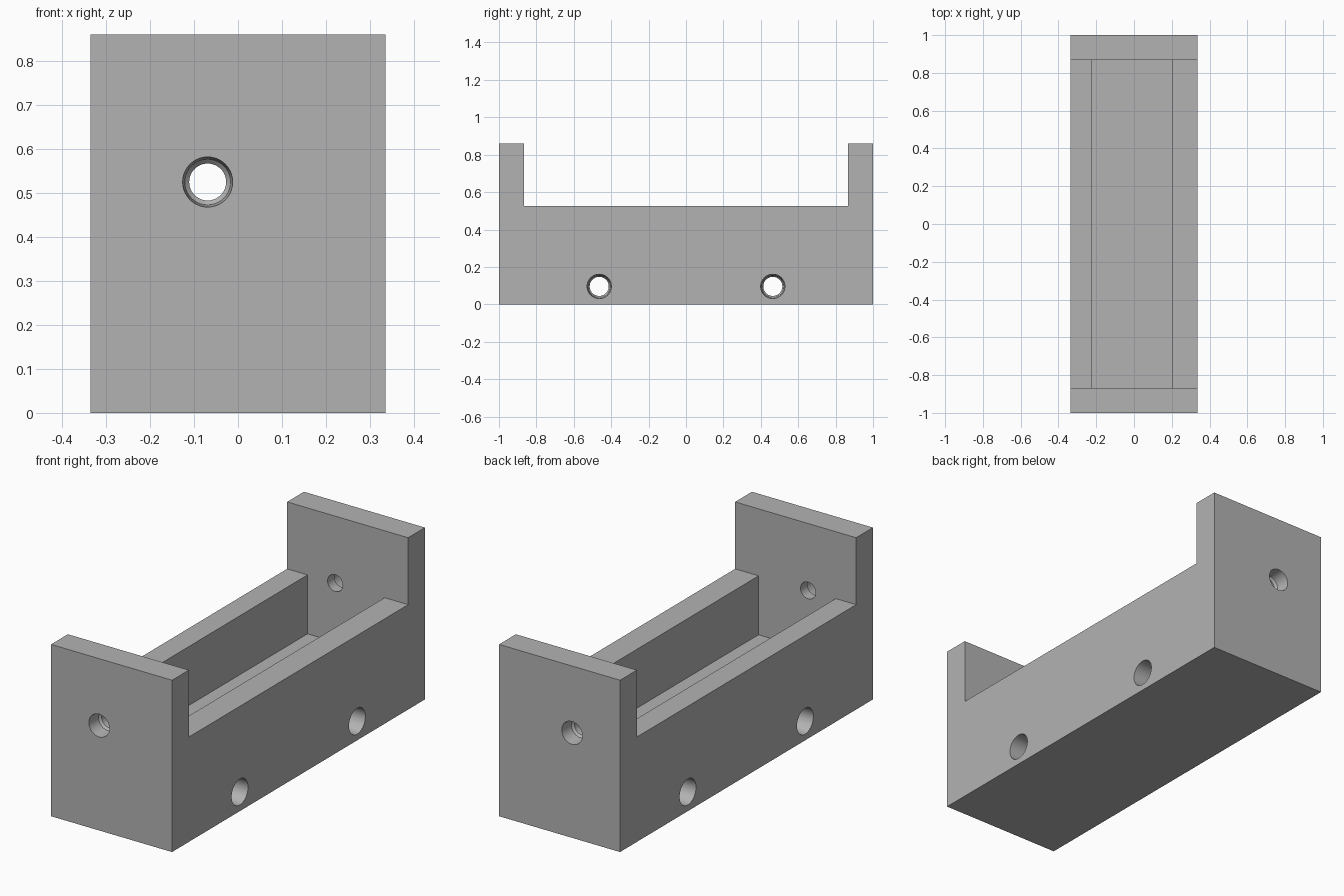
import bpy
import bmesh
import math
from mathutils import Matrix, Vector

old = bpy.data.objects.get("Cube")
if old:
    bpy.data.objects.remove(old, do_unlink=True)

HALF_W, HALF_L, HEIGHT = 0.335, 1.0, 0.86
RAIL_Z, FLOOR_Z, INNER_L = 0.525, 0.23, 0.867
CAV_MIN, CAV_MAX = -0.222, 0.205

grey = bpy.data.materials.new("plain grey")
grey.use_nodes = True
colour = (0.45, 0.45, 0.45, 1)
grey.diffuse_color = colour
grey.node_tree.nodes["Principled BSDF"].inputs["Base Color"].default_value = colour


def add_object(name, bm):
    bmesh.ops.recalc_face_normals(bm, faces=bm.faces)
    mesh = bpy.data.meshes.new(name)
    bm.to_mesh(mesh)
    bm.free()
    mesh.materials.append(grey)
    obj = bpy.data.objects.new(name, mesh)
    bpy.context.collection.objects.link(obj)
    return obj


def prism(name, outline, half_length):
    """Extrude an x-z outline along y."""
    bm = bmesh.new()
    face = bm.faces.new([bm.verts.new((x, -half_length, z)) for x, z in outline])
    new = bmesh.ops.extrude_face_region(bm, geom=[face])["geom"]
    verts = [v for v in new if isinstance(v, bmesh.types.BMVert)]
    bmesh.ops.translate(bm, verts=verts, vec=(0, 2 * half_length, 0))
    return add_object(name, bm)


def bore(name, profile, centre, direction, sides=40):
    """Closed round cutter from (depth, radius) pairs along a direction."""
    bm = bmesh.new()
    turn = Vector((0, 0, 1)).rotation_difference(Vector(direction)).to_matrix().to_4x4()
    place = Matrix.Translation(centre) @ turn
    rings = []
    for depth, r in profile:
        angles = [math.tau * i / sides for i in range(sides)]
        rings.append([bm.verts.new(place @ Vector((r * math.cos(a), r * math.sin(a), depth)))
                      for a in angles])
    for a, b in zip(rings, rings[1:]):
        for i in range(sides):
            j = (i + 1) % sides
            bm.faces.new((a[i], a[j], b[j], b[i]))
    bm.faces.new(rings[0])
    bm.faces.new(rings[-1])
    return add_object(name, bm)


# Solid block
body = prism("bracket_body", [(-HALF_W, 0), (HALF_W, 0), (HALF_W, HEIGHT), (-HALF_W, HEIGHT)], HALF_L)

# T-shaped cutter: open top between the end walls, and the trough
wide, top = HALF_W + 0.1, HEIGHT + 0.1
cutters = [prism("trough_cutter", [
    (CAV_MIN, FLOOR_Z), (CAV_MAX, FLOOR_Z), (CAV_MAX, RAIL_Z), (wide, RAIL_Z),
    (wide, top), (-wide, top), (-wide, RAIL_Z), (CAV_MIN, RAIL_Z)], INNER_L)]

# Stepped holes through the end walls, and cross holes under the floor
end_profile = [(-0.05, 0.057), (0, 0.057), (0.07, 0.052), (0.08, 0.042), (0.2, 0.042)]
cross_profile = [(-0.05, 0.065), (0, 0.065), (0.15, 0.059), (0.16, 0.051),
                 (0.51, 0.051), (0.52, 0.059), (0.67, 0.065), (0.72, 0.065)]
for side, label in ((-1, "front"), (1, "back")):
    cutters.append(bore(label + "_end_hole_cutter", end_profile,
                        (-0.069, side * HALF_L, 0.525), (0, -side, 0)))
    cutters.append(bore(label + "_cross_hole_cutter", cross_profile,
                        (-HALF_W, side * 0.464, 0.096), (1, 0, 0)))

for cutter in cutters:
    mod = body.modifiers.new(cutter.name, "BOOLEAN")
    mod.operation = "DIFFERENCE"
    mod.solver = "EXACT"
    mod.object = cutter

# Apply the cuts, then remove the helpers
bpy.ops.object.select_all(action="DESELECT")
body.select_set(True)
bpy.context.view_layer.objects.active = body
for mod in list(body.modifiers):
    bpy.ops.object.modifier_apply(modifier=mod.name)
for cutter in cutters:
    bpy.data.objects.remove(cutter, do_unlink=True)
bpy.ops.object.shade_smooth_by_angle(angle=math.radians(25))
